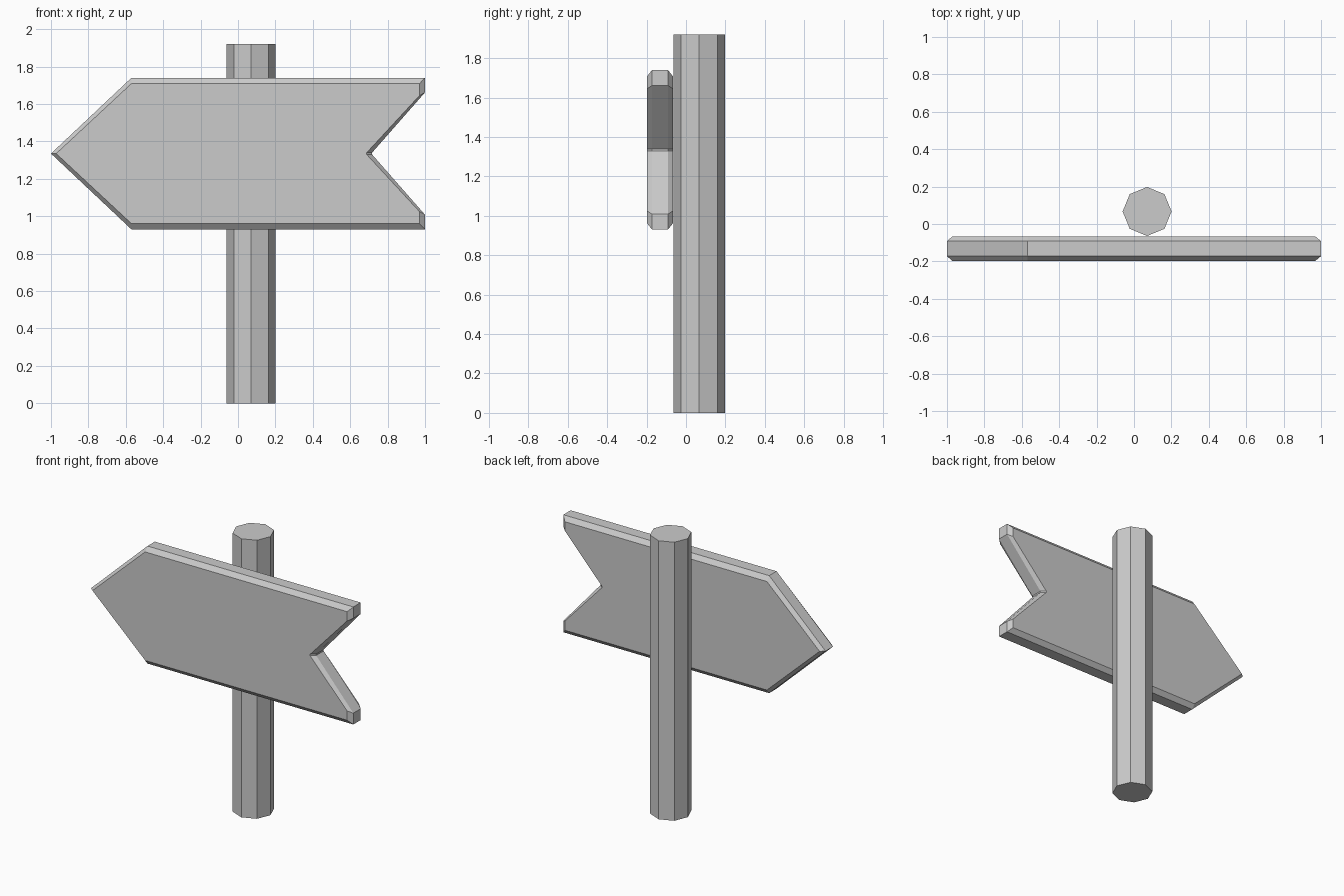
import bpy, bmesh

if "Cube" in bpy.data.objects:
    bpy.data.objects.remove(bpy.data.objects["Cube"])

MID_Z = 1.335

# Octagonal post
bpy.ops.mesh.primitive_cylinder_add(vertices=8, radius=0.131, depth=1.92,
                                    location=(0.07, 0.067, 0.96))
bpy.context.object.name = "post"


def outline(half):
    """Mirror the upper half (x, height above centre line) to a closed outline."""
    lower = [(x, -h) for x, h in reversed(half) if h > 0]
    return [(x, MID_Z + h) for x, h in half + lower]


# Arrow board: wide outline for the rim, inset outline for the two faces
rim = outline([(-1.0, 0), (-0.57, 0.405), (1.0, 0.405), (1.0, 0.327), (0.717, 0.005)])
face = outline([(-0.972, 0), (-0.57, 0.374), (0.97, 0.374), (0.97, 0.31), (0.688, 0.005)])
layers = [(-0.197, face), (-0.172, rim), (-0.092, rim), (-0.067, face)]

bm = bmesh.new()
rings = [[bm.verts.new((x, y, z)) for x, z in pts] for y, pts in layers]
for a, b in zip(rings, rings[1:]):
    for i in range(len(a)):
        j = (i + 1) % len(a)
        bm.faces.new((a[i], a[j], b[j], b[i]))
bm.faces.new(rings[0])
bm.faces.new(rings[-1])
bmesh.ops.recalc_face_normals(bm, faces=bm.faces)

mesh = bpy.data.meshes.new("arrow_board")
bm.to_mesh(mesh)
bm.free()
bpy.context.collection.objects.link(bpy.data.objects.new("arrow_board", mesh))
